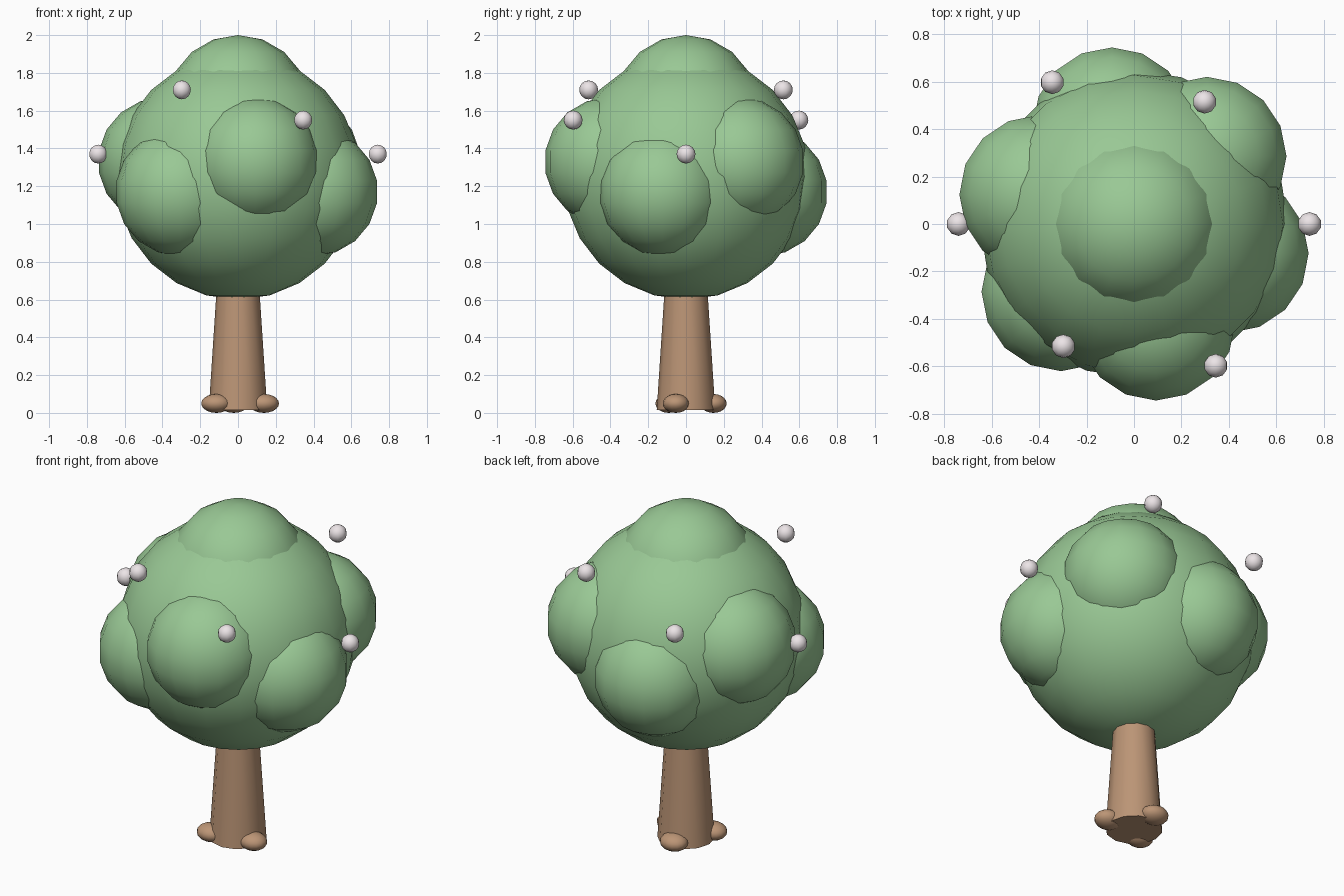
import bpy
from math import sin, cos, radians, tau

if "Cube" in bpy.data.objects:
    bpy.data.objects.remove(bpy.data.objects["Cube"])


def material(name, rgb):
    m = bpy.data.materials.new(name)
    m.diffuse_color = (*rgb, 1)
    m.use_nodes = True
    m.node_tree.nodes["Principled BSDF"].inputs["Base Color"].default_value = m.diffuse_color
    return m


leaf = material("leaf", (0.32, 0.58, 0.30))
bark = material("bark", (0.50, 0.30, 0.18))
blossom = material("blossom", (0.84, 0.78, 0.80))


def finish(name, mat):
    obj = bpy.context.object
    obj.name = name
    obj.data.materials.append(mat)
    bpy.ops.object.shade_smooth_by_angle(angle=radians(50))
    return obj


def ball(name, loc, size, mat, segments=16, rings=9):
    bpy.ops.mesh.primitive_uv_sphere_add(segments=segments, ring_count=rings,
                                         radius=1, location=loc)
    bpy.context.object.scale = size
    bpy.ops.object.transform_apply(location=False, rotation=False, scale=True)
    return finish(name, mat)


# Tapered trunk, running up into the crown
z0, z1 = 0.015, 0.75
bpy.ops.mesh.primitive_cone_add(vertices=12, radius1=0.155, radius2=0.107,
                                depth=z1 - z0, location=(0, 0, (z0 + z1) / 2))
finish("trunk", bark)

# Three flattened roots around the foot
for i in range(3):
    a = -0.37 + i * tau / 3
    ball(f"root_{i + 1}", (0.147 * cos(a), 0.147 * sin(a), 0.05),
         (0.08, 0.07, 0.05), bark, 16, 10)

# Crown: big ball, top cap and six lobes alternating high and low
ball("crown", (0, 0, 1.25), (0.65,) * 3, leaf, 20, 12)
ball("crown_top", (0, 0, 1.62), (0.38,) * 3, leaf)
for i in range(6):
    a = -0.3 + i * tau / 6
    z = 1.33 if i % 2 else 1.17
    ball(f"lobe_{i + 1}", (0.42 * cos(a), 0.42 * sin(a), z), (0.34,) * 3, leaf)

# Six small blossoms at three heights
spots = [(0.74, 1.37), (0.595, 1.71), (0.69, 1.55)]
for i in range(6):
    r, z = spots[i % 3]
    a = i * tau / 6
    ball(f"blossom_{i + 1}", (r * cos(a), r * sin(a), z), (0.05,) * 3, blossom, 10, 8)
